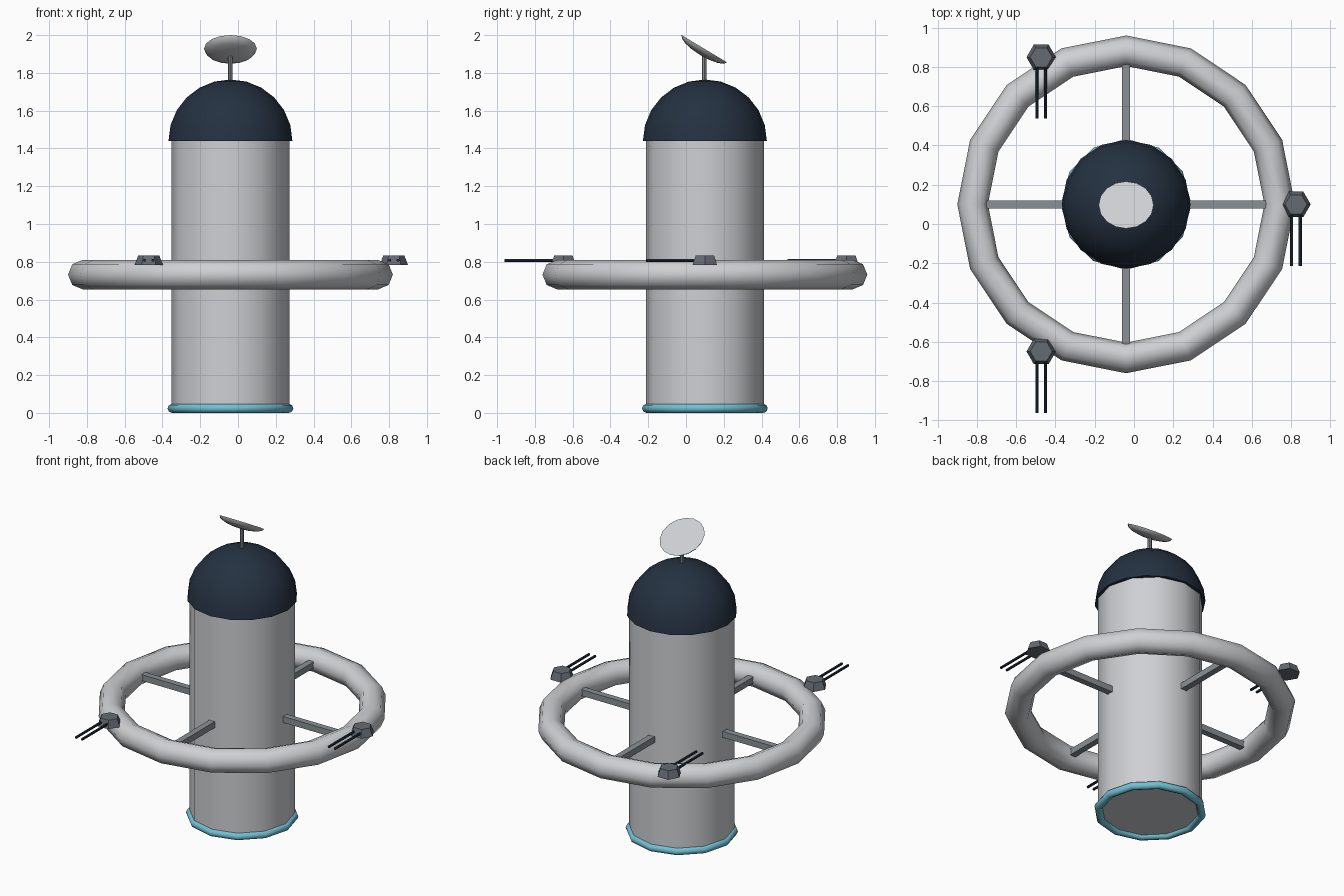
import bpy, bmesh
from math import radians, sin, cos, pi
from mathutils import Matrix, Vector

cube = bpy.data.objects.get("Cube")
if cube:
    bpy.data.objects.remove(cube, do_unlink=True)

CX, CY = -0.04, 0.10          # station axis


def material(name, rgb):
    m = bpy.data.materials.new(name)
    m.use_nodes = True
    m.diffuse_color = (*rgb, 1)
    bsdf = next(n for n in m.node_tree.nodes if n.type == 'BSDF_PRINCIPLED')
    bsdf.inputs["Base Color"].default_value = (*rgb, 1)
    return m


hull = material("light grey hull", (0.62, 0.63, 0.65))
navy = material("dark navy", (0.018, 0.031, 0.053))
strut = material("mid grey strut", (0.25, 0.28, 0.30))
gunmetal = material("gunmetal", (0.13, 0.145, 0.175))
glow = material("cyan trim", (0.17, 0.53, 0.66))


def finish(name, mat, smooth=40):
    ob = bpy.context.object
    ob.name = name
    ob.data.materials.clear()
    ob.data.materials.append(mat)
    if smooth:
        bpy.ops.object.shade_smooth_by_angle(angle=radians(smooth))
    return ob


def cylinder(name, mat, sides, r, z0, z1, x=CX, y=CY):
    bpy.ops.mesh.primitive_cylinder_add(vertices=sides, radius=r, depth=z1 - z0,
                                        location=(x, y, (z0 + z1) / 2))
    return finish(name, mat)


def torus(name, mat, segs, major, minor, z):
    bpy.ops.mesh.primitive_torus_add(major_segments=segs, minor_segments=8, major_radius=major,
                                     minor_radius=minor, location=(CX, CY, z))
    return finish(name, mat, 50)


def half_sphere(name, mat, rings, r, depth, loc, rot_x=0, up=True):
    """Capped half of a sphere, squashed to the given depth."""
    bm = bmesh.new()
    bmesh.ops.create_uvsphere(bm, u_segments=16, v_segments=rings, radius=r)
    away = Vector((0, 0, 1 if up else -1))
    bmesh.ops.bisect_plane(bm, geom=bm.verts[:] + bm.edges[:] + bm.faces[:], dist=1e-4,
                           plane_co=(0, 0, 0), plane_no=away, clear_inner=True)
    bmesh.ops.holes_fill(bm, edges=[e for e in bm.edges if e.is_boundary], sides=0)
    bmesh.ops.scale(bm, vec=(1, 1, depth / r), verts=bm.verts)
    bmesh.ops.rotate(bm, cent=(0, 0, 0), matrix=Matrix.Rotation(rot_x, 3, 'X'), verts=bm.verts)
    bmesh.ops.recalc_face_normals(bm, faces=bm.faces)
    me = bpy.data.meshes.new(name)
    bm.to_mesh(me)
    bm.free()
    ob = bpy.data.objects.new(name, me)
    ob.location = loc
    bpy.context.collection.objects.link(ob)
    bpy.ops.object.select_all(action='DESELECT')
    bpy.context.view_layer.objects.active = ob
    ob.select_set(True)
    return finish(name, mat)


# Central tower
cylinder("tower", hull, 12, 0.3125, 0.022, 1.44)
torus("base_trim", glow, 12, 0.309, 0.024, 0.024)
half_sphere("dome", navy, 12, 0.328, 0.325, (CX, CY, 1.44))

# Dish on its mast
cylinder("mast", strut, 8, 0.012, 1.75, 1.90, y=0.097)
half_sphere("dish", hull, 8, 0.14, 0.04, (CX, 0.097, 1.928), radians(-31), up=False)

# Habitat ring and its four spokes
torus("ring", hull, 16, 0.782, 0.078, 0.732)
for i in range(4):
    a = i * pi / 2
    bpy.ops.mesh.primitive_cube_add(size=1, location=(CX + 0.51 * cos(a), CY + 0.51 * sin(a), 0.732),
                                    rotation=(0, 0, a))
    bpy.context.object.scale = (0.44, 0.04, 0.04)
    finish(f"spoke_{i + 1}", strut, 0)

# Three gun turrets, all pointing forward
for i in range(3):
    a = i * 2 * pi / 3
    x, y = CX + 0.865 * cos(a), CY + 0.865 * sin(a)
    bpy.ops.mesh.primitive_cone_add(vertices=6, radius1=0.075, radius2=0.056, depth=0.05,
                                    location=(x, y, 0.808), rotation=(0, 0, pi / 2))
    finish(f"turret_{i + 1}", gunmetal, 0)
    for side in (-1, 1):
        bpy.ops.mesh.primitive_cylinder_add(vertices=8, radius=0.008, depth=0.27,
                                            location=(x + side * 0.022, y - 0.178, 0.808),
                                            rotation=(pi / 2, 0, 0))
        finish(f"barrel_{i + 1}_{'left' if side > 0 else 'right'}", navy)
